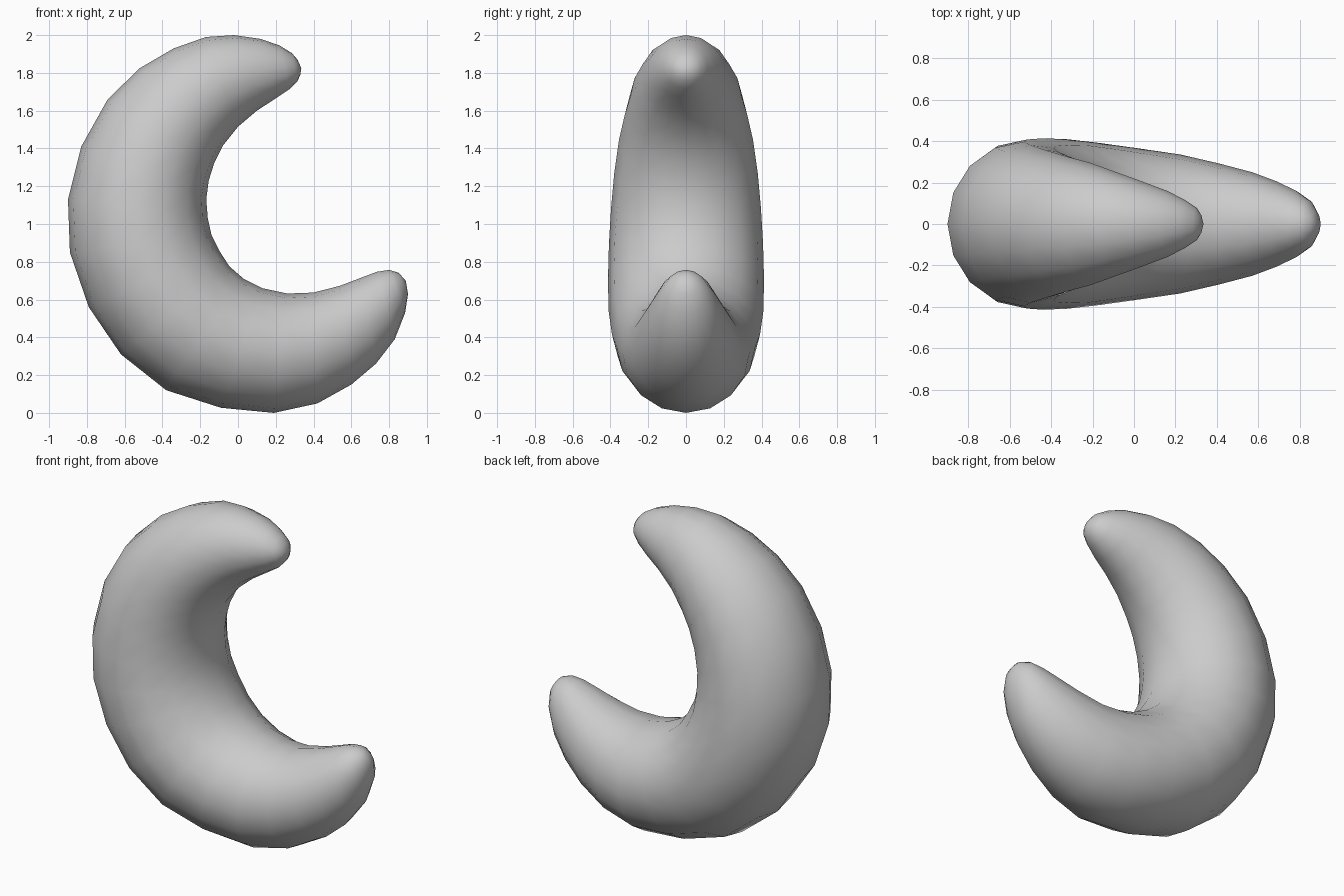
import bpy, bmesh, math
from mathutils import Vector

# Crescent sections: outer x, outer z, inner x, inner z, half width in y
SECTIONS = [
    (0.315, 1.87, 0.33, 1.79, 0.045),
    (0.285, 1.905, 0.315, 1.757, 0.08),
    (0.22, 1.945, 0.275, 1.715, 0.115),
    (0.12, 1.98, 0.20, 1.665, 0.16),
    (-0.02, 2.0, 0.10, 1.60, 0.205),
    (-0.17, 1.99, 0.0, 1.515, 0.25),
    (-0.34, 1.93, -0.08, 1.415, 0.295),
    (-0.52, 1.825, -0.125, 1.325, 0.325),
    (-0.69, 1.66, -0.155, 1.23, 0.355),
    (-0.83, 1.41, -0.168, 1.13, 0.38),
    (-0.90, 1.13, -0.16, 1.03, 0.397),
    (-0.89, 0.85, -0.14, 0.94, 0.408),
    (-0.79, 0.56, -0.10, 0.86, 0.413),
    (-0.62, 0.31, -0.045, 0.775, 0.41),
    (-0.38, 0.12, 0.03, 0.71, 0.392),
    (-0.09, 0.027, 0.13, 0.66, 0.365),
    (0.19, 0.0, 0.26, 0.632, 0.335),
    (0.42, 0.05, 0.40, 0.637, 0.292),
    (0.60, 0.15, 0.54, 0.673, 0.25),
    (0.73, 0.26, 0.65, 0.715, 0.205),
    (0.83, 0.39, 0.735, 0.747, 0.16),
    (0.885, 0.53, 0.80, 0.757, 0.115),
    (0.90, 0.63, 0.85, 0.742, 0.06),
]
UPPER_TIP = (0.335, 0, 1.825)
LOWER_TIP = (0.888, 0, 0.70)
SIDES = 16

bm = bmesh.new()


def add_ring(ox, oz, ix, iz, width):
    """Elliptical section spanning the outer and inner outline."""
    outer, inner = Vector((ox, 0, oz)), Vector((ix, 0, iz))
    centre, radius = (outer + inner) / 2, (outer - inner) / 2
    side = Vector((0, width, 0))
    angles = [2 * math.pi * i / SIDES for i in range(SIDES)]
    return [bm.verts.new(centre + radius * math.cos(a) + side * math.sin(a))
            for a in angles]


# Tapered body
rings = [add_ring(*s) for s in SECTIONS]
for a, b in zip(rings, rings[1:]):
    for i in range(SIDES):
        j = (i + 1) % SIDES
        bm.faces.new((a[i], a[j], b[j], b[i]))

# Rounded tips
for ring, tip in ((rings[0], UPPER_TIP), (rings[-1], LOWER_TIP)):
    v = bm.verts.new(tip)
    for i in range(SIDES):
        bm.faces.new((ring[i], ring[(i + 1) % SIDES], v))

bmesh.ops.recalc_face_normals(bm, faces=bm.faces)
for f in bm.faces:
    f.smooth = True

mesh = bpy.data.meshes.new("crescent")
bm.to_mesh(mesh)
bm.free()
crescent = bpy.data.objects.new("crescent", mesh)
bpy.context.collection.objects.link(crescent)
